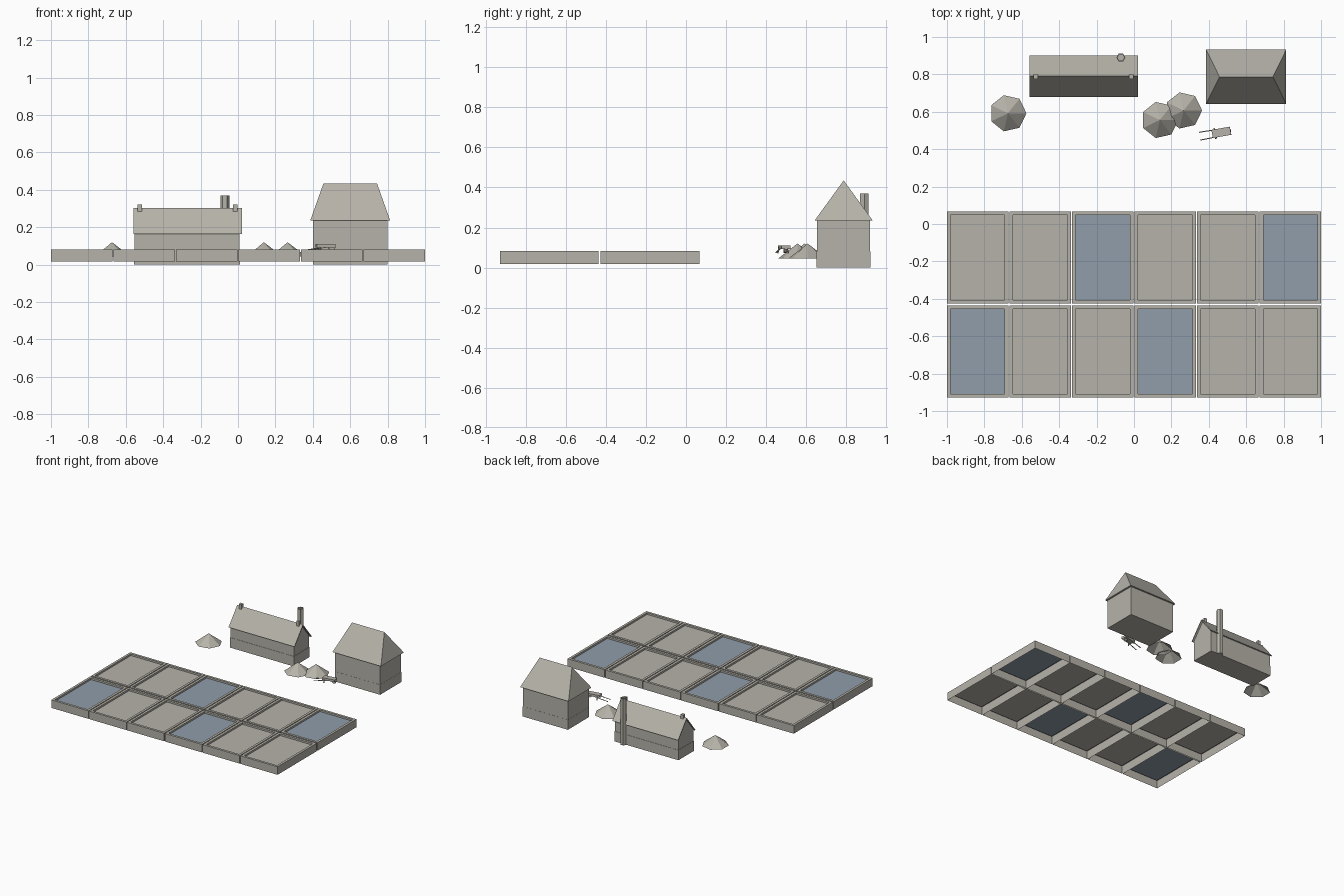
import bpy, bmesh, math
from mathutils import Matrix, Vector

cube = bpy.data.objects.get("Cube")
if cube:
    bpy.data.objects.remove(cube, do_unlink=True)


def material(name, rgb):
    m = bpy.data.materials.new(name)
    m.use_nodes = True
    m.diffuse_color = (*rgb, 1)
    bsdf = m.node_tree.nodes["Principled BSDF"]
    bsdf.inputs["Base Color"].default_value = (*rgb, 1)
    bsdf.inputs["Roughness"].default_value = 0.9
    return m


STONE = material("warm grey", (0.47, 0.45, 0.40))
WATER = material("brine blue", (0.28, 0.34, 0.40))


def finish(name, bm, mats=(STONE,)):
    mesh = bpy.data.meshes.new(name)
    bm.to_mesh(mesh)
    bm.free()
    for m in mats:
        mesh.materials.append(m)
    obj = bpy.data.objects.new(name, mesh)
    bpy.context.collection.objects.link(obj)
    return obj


def box(name, x, y, z):
    """Box from (min, max) pairs."""
    bm = bmesh.new()
    lo, hi = (Vector(p) for p in zip(x, y, z))
    bmesh.ops.create_cube(bm, size=1, matrix=Matrix.Translation((lo + hi) / 2)
                          @ Matrix.Diagonal((*(hi - lo), 1)))
    return finish(name, bm)


def extrude_x(name, profile, x0, x1):
    """Closed y-z profile swept along x."""
    bm = bmesh.new()
    face = bm.faces.new([bm.verts.new((x0, y, z)) for y, z in profile])
    swept = bmesh.ops.extrude_face_region(bm, geom=[face], use_keep_orig=True)
    verts = [v for v in swept["geom"] if isinstance(v, bmesh.types.BMVert)]
    bmesh.ops.translate(bm, verts=verts, vec=(x1 - x0, 0, 0))
    bmesh.ops.recalc_face_normals(bm, faces=bm.faces)
    return finish(name, bm)


def rod(name, a, b, radius, sides=6):
    a, b = Vector(a), Vector(b)
    bm = bmesh.new()
    turn = (b - a).to_track_quat("Z", "Y").to_matrix().to_4x4()
    bmesh.ops.create_cone(bm, cap_ends=True, segments=sides, radius1=radius,
                          radius2=radius, depth=(b - a).length,
                          matrix=Matrix.Translation((a + b) / 2) @ turn)
    return finish(name, bm)


# Evaporation pans: open-bottomed trays with a rim and a sunken floor
def pan(name, cx, cy, filled):
    bm = bmesh.new()
    bmesh.ops.create_cube(bm, size=1, matrix=Matrix.Translation((cx, cy, 0.05))
                          @ Matrix.Diagonal((0.328, 0.493, 0.064, 1)))
    bm.normal_update()
    top = max(bm.faces, key=lambda f: f.normal.z)
    bottom = min(bm.faces, key=lambda f: f.normal.z)
    bmesh.ops.delete(bm, geom=[bottom], context="FACES_ONLY")
    bmesh.ops.inset_region(bm, faces=[top], thickness=0.027)
    floor = bmesh.ops.extrude_discrete_faces(bm, faces=[top])["faces"][0]
    bmesh.ops.translate(bm, verts=floor.verts, vec=(0, 0, -0.014))
    floor.material_index = int(filled)
    finish(name, bm, (STONE, WATER))


for row, (cy, filled) in enumerate(((-0.682, (0, 3)), (-0.179, (2, 5)))):
    for col in range(6):
        pan(f"salt_pan_{row}_{col}", -0.836 + 0.3344 * col, cy, col in filled)


# Long house: plinth, gabled walls, thin roof and ridge posts
box("long_house_plinth", (-0.555, 0.01), (0.692, 0.888), (0, 0.08))
extrude_x("long_house_walls", [(0.694, 0.08), (0.886, 0.08), (0.886, 0.172),
                               (0.79, 0.288), (0.694, 0.172)], -0.553, 0.008)
extrude_x("long_house_roof", [(0.68, 0.165), (0.79, 0.302), (0.90, 0.165),
                              (0.892, 0.163), (0.79, 0.29), (0.688, 0.163)],
          -0.56, 0.022)
for side, px in (("right", -0.524), ("left", -0.015)):
    box(f"ridge_post_{side}", (px - 0.012, px + 0.012), (0.775, 0.80), (0.27, 0.322))

# Hexagonal chimney with a hollow mouth
bm = bmesh.new()
bmesh.ops.create_cone(bm, cap_ends=True, segments=6, radius1=0.024, radius2=0.024,
                      depth=0.37, matrix=Matrix.Translation((-0.07, 0.89, 0.185))
                      @ Matrix.Rotation(math.pi / 6, 4, "Z"))
bm.normal_update()
mouth = max(bm.faces, key=lambda f: f.normal.z)
bmesh.ops.inset_region(bm, faces=[mouth], thickness=0.006)
hole = bmesh.ops.extrude_discrete_faces(bm, faces=[mouth])["faces"][0]
bmesh.ops.translate(bm, verts=hole.verts, vec=(0, 0, -0.05))
finish("chimney", bm)

# Storehouse: plinth, walls and hipped roof
box("storehouse_plinth", (0.40, 0.80), (0.652, 0.92), (0, 0.08))
box("storehouse_walls", (0.401, 0.799), (0.653, 0.919), (0.08, 0.238))
bm = bmesh.new()
bmesh.ops.create_cube(bm, size=1, matrix=Matrix.Translation((0.60, 0.787, 0.335))
                      @ Matrix.Diagonal((0.428, 0.29, 0.2, 1)))
for v in bm.verts:
    if v.co.z > 0.4:
        v.co.x = 0.60 + math.copysign(0.143, v.co.x - 0.60)
        v.co.y = 0.787
bmesh.ops.remove_doubles(bm, verts=bm.verts, dist=0.001)
finish("storehouse_roof", bm)

# Salt heaps: seven-sided open cones
for i, (hx, hy) in enumerate(((-0.674, 0.592), (0.138, 0.556), (0.265, 0.607))):
    bm = bmesh.new()
    tip = bm.verts.new((hx, hy, 0.12))
    ring = [bm.verts.new((hx + 0.099 * math.cos(a), hy + 0.099 * math.sin(a), 0.045))
            for a in (math.tau * k / 7 for k in range(7))]
    for k in range(7):
        bm.faces.new((tip, ring[k], ring[(k + 1) % 7]))
    finish(f"salt_heap_{i}", bm)

# Wheelbarrow, built along x and turned slightly
barrow = [box("barrow_tray", (-0.05, 0.05), (-0.022, 0.022), (0.093, 0.11)),
          rod("barrow_wheel", (0.035, -0.006, 0.09), (0.035, 0.006, 0.09), 0.018, 8)]
for side, s in (("right", -1), ("left", 1)):
    barrow.append(rod(f"barrow_handle_{side}", (0.05, 0.018 * s, 0.102),
                      (-0.118, 0.021 * s, 0.075), 0.003))
    barrow.append(rod(f"barrow_leg_{side}", (-0.03, 0.02 * s, 0.1),
                      (-0.035, 0.027 * s, 0.072), 0.004))
place = Matrix.Translation((0.467, 0.49, 0)) @ Matrix.Rotation(math.radians(10), 4, "Z")
for part in barrow:
    part.data.transform(place)
